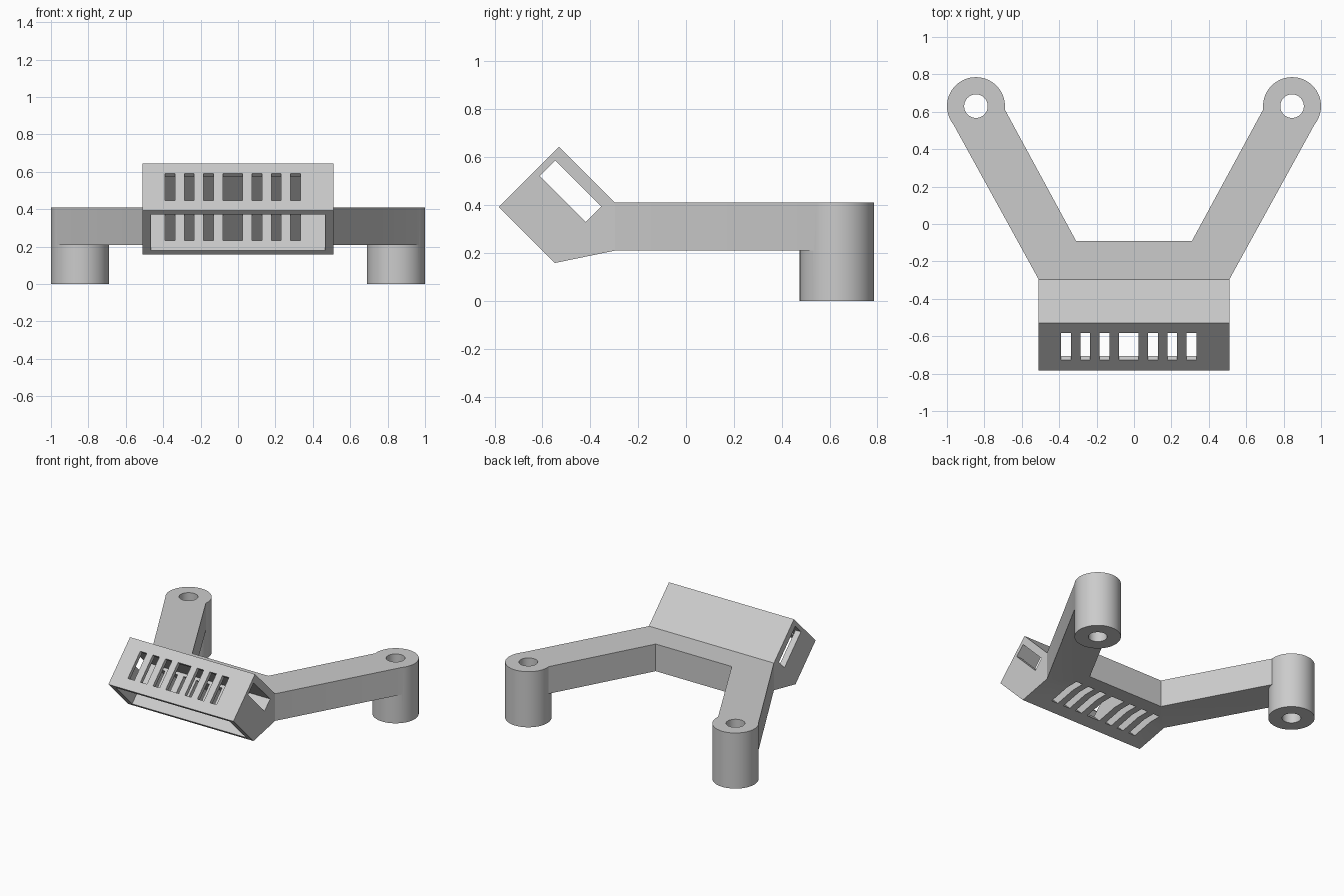
import bpy
import bmesh
import math
from mathutils import Matrix, Vector

cube = bpy.data.objects.get("Cube")
if cube:
    bpy.data.objects.remove(cube, do_unlink=True)

grey = bpy.data.materials.new("plain grey")
grey.use_nodes = True
color = (0.6, 0.6, 0.6, 1)
grey.diffuse_color = color
grey.node_tree.nodes["Principled BSDF"].inputs["Base Color"].default_value = color


def make_object(name, bm):
    bmesh.ops.recalc_face_normals(bm, faces=bm.faces)
    mesh = bpy.data.meshes.new(name)
    bm.to_mesh(mesh)
    bm.free()
    mesh.materials.append(grey)
    obj = bpy.data.objects.new(name, mesh)
    bpy.context.collection.objects.link(obj)
    return obj


def prism(name, points, offset):
    """Extrude a flat outline along an offset vector."""
    bm = bmesh.new()
    face = bm.faces.new([bm.verts.new(p) for p in points])
    result = bmesh.ops.extrude_face_region(bm, geom=[face])
    verts = [g for g in result["geom"] if isinstance(g, bmesh.types.BMVert)]
    bmesh.ops.translate(bm, verts=verts, vec=Vector(offset))
    return make_object(name, bm)


def side_prism(name, outline, x0, x1):
    return prism(name, [(x0, y, z) for y, z in outline], (x1 - x0, 0, 0))


def cylinder(name, x, y, z0, z1, radius):
    bm = bmesh.new()
    bmesh.ops.create_cone(bm, cap_ends=True, segments=64, radius1=radius,
                          radius2=radius, depth=z1 - z0,
                          matrix=Matrix.Translation((x, y, (z0 + z1) / 2)))
    return make_object(name, bm)


def combine(body, tool, operation):
    """Apply an exact boolean and discard the tool."""
    mod = body.modifiers.new("join", 'BOOLEAN')
    mod.object = tool
    mod.operation = operation
    mod.solver = 'EXACT'
    tool.hide_render = True
    bpy.context.view_layer.objects.active = body
    bpy.ops.object.modifier_apply(modifier=mod.name)
    bpy.data.objects.remove(tool, do_unlink=True)


# Tilted frame of the head: a runs up and back, b runs down and back
def tilted(a, b):
    return (-0.782 + a + b, 0.392 + a - b)


def tilted_box(name, a0, a1, b0, b1, x0, x1):
    corners = [tilted(a0, b0), tilted(a1, b0), tilted(a1, b1), tilted(a0, b1)]
    return side_prism(name, corners, x0, x1)


RISE, DROP, WALL = 0.252, 0.234, 0.021
TOP, UNDER, JOINT_Y = 0.41, 0.21, -0.296

# Cross bar with two splayed arms
half = [(0.51, JOINT_Y), (0.968, 0.537), (0.695, 0.62), (0.31, -0.09)]
outline = half + [(-x, y) for x, y in reversed(half)]
body = prism("mounting_bracket", [(x, y, UNDER) for x, y in outline],
             (0, 0, TOP - UNDER))

# Tilted head with its supporting wedge
head = side_prism("head", [tilted(0, 0), tilted(RISE, 0), (JOINT_Y, TOP),
                           (JOINT_Y, UNDER), tilted(0, DROP)], -0.51, 0.51)
combine(body, head, 'UNION')

# Round feet with through holes
for side in (-1, 1):
    foot = cylinder("foot", side * 0.845, 0.63, 0, TOP, 0.155)
    combine(body, foot, 'UNION')
for side in (-1, 1):
    hole = cylinder("foot_hole", side * 0.845, 0.63, -0.1, 0.6, 0.063)
    combine(body, hole, 'DIFFERENCE')

# Open cavity and the window through both ends
DEEP = 0.215
cavity = tilted_box("cavity", -0.05, DEEP, WALL, DROP - WALL, -0.465, 0.465)
combine(body, cavity, 'DIFFERENCE')
window = tilted_box("end_window", 0.15, DEEP, WALL, DROP - WALL, -0.7, 0.7)
combine(body, window, 'DIFFERENCE')

# Row of slots, the middle one double width
SLOT = 0.053
x = -0.39
for i in range(7):
    width = SLOT * (2 if i == 3 else 1)
    slot = tilted_box("slot", 0.055, 0.2, -0.05, 0.47, x, x + width)
    combine(body, slot, 'DIFFERENCE')
    x += width + 0.05

# Smooth the round walls, keep every edge crisp
bpy.ops.object.select_all(action='DESELECT')
body.select_set(True)
bpy.context.view_layer.objects.active = body
bpy.ops.object.shade_smooth_by_angle(angle=math.radians(15))
